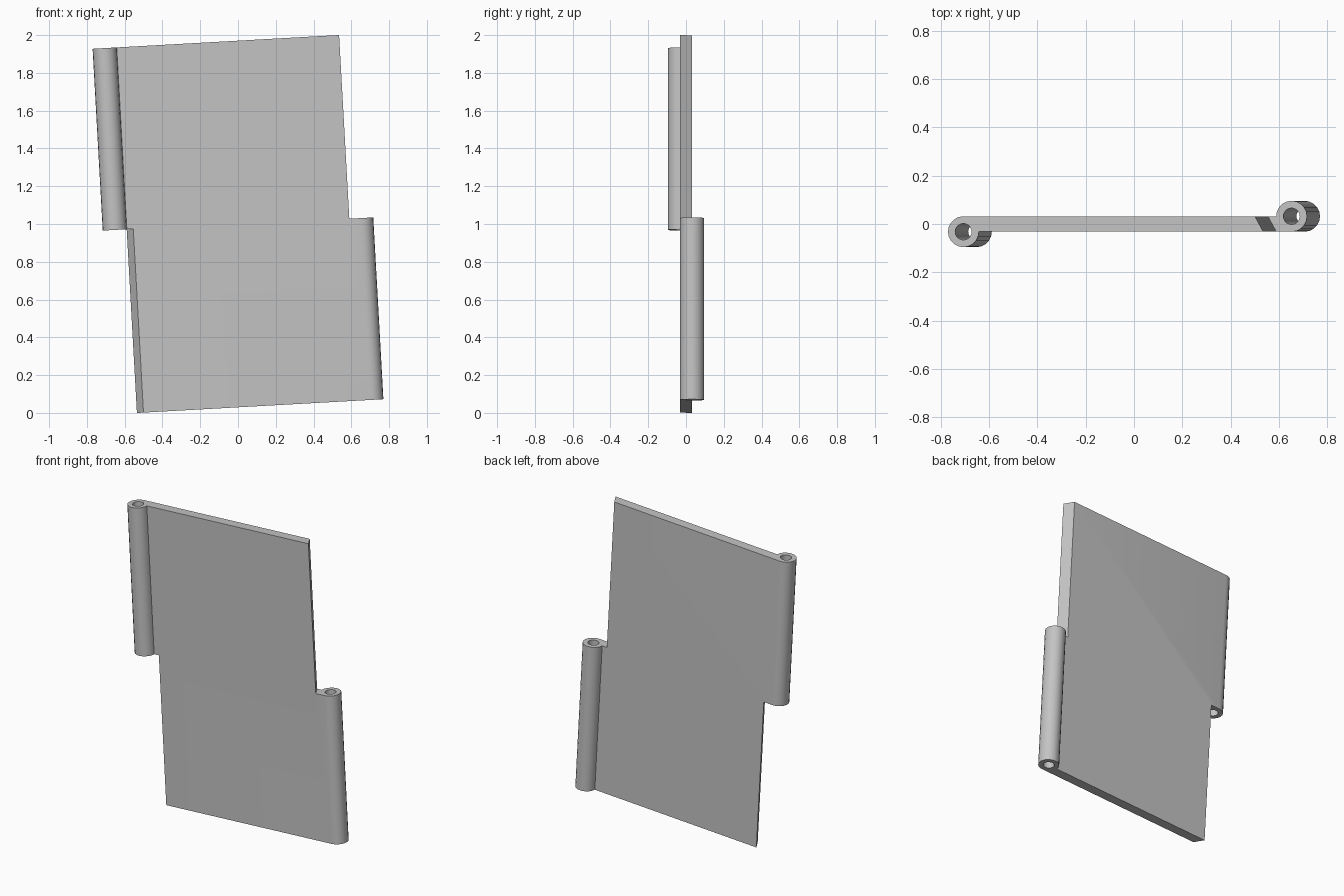
import bpy, bmesh, math
from mathutils import Matrix

cube = bpy.data.objects.get("Cube")
if cube:
    bpy.data.objects.remove(cube, do_unlink=True)

T = 0.032            # half plate thickness
R = 2 * T            # knuckle radius
PIN = 0.034          # pin hole radius
CX = 0.653           # knuckle axis distance from the middle
H = 0.969            # half height
GAP = 0.005          # half overlap of the two notches
SEG = 20             # sides of a full knuckle circle
TILT = math.radians(-3.19)

steel = bpy.data.materials.new("grey_metal")
steel.use_nodes = True
grey = (0.55, 0.55, 0.55, 1)
steel.diffuse_color = grey
steel.node_tree.nodes["Principled BSDF"].inputs["Base Color"].default_value = grey


def arc(cx, cy, r, start, sweep, steps):
    return [(cx + r * math.cos(start + sweep * i / steps),
             cy + r * math.sin(start + sweep * i / steps)) for i in range(steps + 1)]


def turned(points):
    return [(-x, -y) for x, y in points]


def prism(name, outline, low, high):
    bm = bmesh.new()
    base = bm.faces.new([bm.verts.new((x, y, low)) for x, y in outline])
    out = bmesh.ops.extrude_face_region(bm, geom=[base])
    top = [v for v in out["geom"] if isinstance(v, bmesh.types.BMVert)]
    bmesh.ops.translate(bm, verts=top, vec=(0, 0, high - low))
    bmesh.ops.recalc_face_normals(bm, faces=bm.faces)
    mesh = bpy.data.meshes.new(name)
    bm.to_mesh(mesh)
    bm.free()
    mesh.materials.append(steel)
    obj = bpy.data.objects.new(name, mesh)
    bpy.context.collection.objects.link(obj)
    return obj


# Hinge leaf with a rolled knuckle along each side, on opposite faces
roll = arc(-CX, -T, R, math.pi / 2, 1.5 * math.pi, SEG * 3 // 4)
leaf = prism("hinge_leaf", roll + turned(roll), -H, H)

# Pin holes, and slanted notches that leave half a knuckle on each side
hole = arc(-CX, -T, PIN, 0, 2 * math.pi, SEG)[:-1]
notch = [(0.682, -0.2), (0.9, -0.2), (0.9, 0.2), (0.463, 0.2)]
cutters = [
    prism("left_pin_hole", hole, -1.2, 1.2),
    prism("right_pin_hole", turned(hole), -1.2, 1.2),
    prism("upper_notch", notch, -GAP, 1.2),
    prism("lower_notch", turned(notch), -1.2, GAP),
]

bpy.ops.object.select_all(action='DESELECT')
bpy.context.view_layer.objects.active = leaf
leaf.select_set(True)
for cutter in cutters:
    cutter.hide_render = True
    cut = leaf.modifiers.new(cutter.name, 'BOOLEAN')
    cut.operation = 'DIFFERENCE'
    cut.solver = 'EXACT'
    cut.object = cutter
    bpy.ops.object.modifier_apply(modifier=cut.name)
for cutter in cutters:
    bpy.data.objects.remove(cutter, do_unlink=True)

# Lean the leaf slightly and stand it on the floor
leaf.data.transform(Matrix.Translation((0, 0, 1)) @ Matrix.Rotation(TILT, 4, 'Y'))
bpy.ops.object.shade_smooth_by_angle(angle=math.radians(30))
